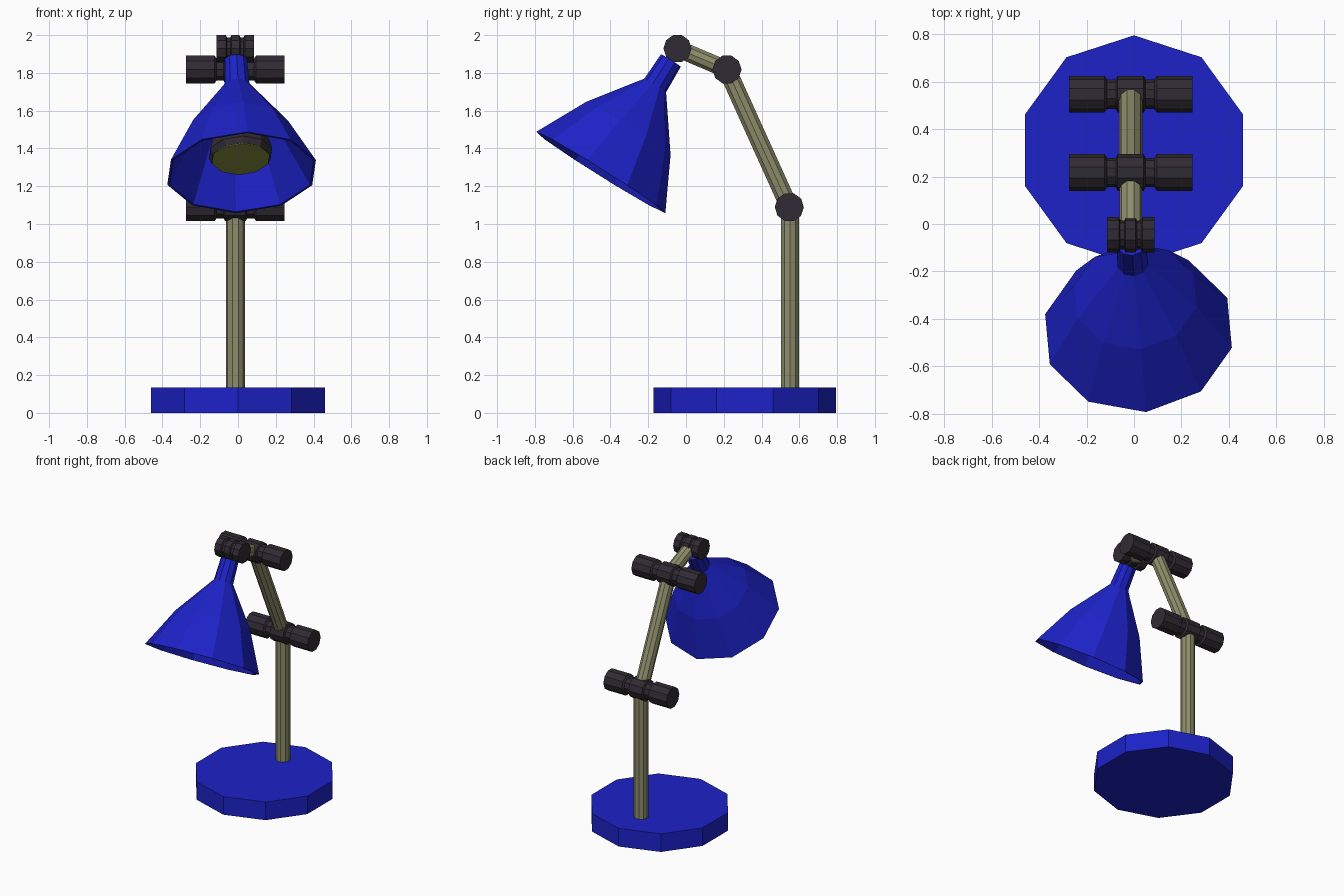
import bpy, bmesh, math
from mathutils import Vector

if "Cube" in bpy.data.objects:
    bpy.data.objects.remove(bpy.data.objects["Cube"])

SIDES = 10
CX = -0.014          # arm assembly sits slightly off centre


def material(name, rgb):
    m = bpy.data.materials.new(name)
    m.diffuse_color = (*rgb, 1)
    m.use_nodes = True
    m.node_tree.nodes["Principled BSDF"].inputs["Base Color"].default_value = m.diffuse_color
    return m


BLUE = material("blue_paint", (0.012, 0.016, 0.58))
DARK = material("dark_plastic", (0.030, 0.024, 0.033))
OLIVE = material("olive_metal", (0.27, 0.27, 0.15))
LENS = material("bulb_face", (0.24, 0.26, 0.05))


def lathe(name, profile, origin, axis, mat, ref=(1, 0, 0), phase=0.0, loop=False):
    """Spin (radius, distance) points round an axis; capped unless the profile loops."""
    d = Vector(axis).normalized()
    u = Vector(ref)
    u = (u - d * u.dot(d)).normalized()
    v = d.cross(u)
    bm = bmesh.new()
    rings = []
    for r, t in profile:
        ring = []
        for i in range(SIDES):
            a = math.radians(phase) + math.tau * i / SIDES
            ring.append(bm.verts.new(Vector(origin) + d * t + (u * math.cos(a) + v * math.sin(a)) * r))
        rings.append(ring)
    pairs = list(zip(rings, rings[1:]))
    if loop:
        pairs.append((rings[-1], rings[0]))
    for a, b in pairs:
        for i in range(SIDES):
            j = (i + 1) % SIDES
            bm.faces.new((a[i], a[j], b[j], b[i]))
    if not loop:
        bm.faces.new(rings[0])
        bm.faces.new(rings[-1])
    bmesh.ops.recalc_face_normals(bm, faces=bm.faces)
    me = bpy.data.meshes.new(name)
    bm.to_mesh(me)
    bm.free()
    me.materials.append(mat)
    ob = bpy.data.objects.new(name, me)
    bpy.context.collection.objects.link(ob)
    return ob


def rod(name, a, b, r):
    a, b = Vector(a), Vector(b)
    return lathe(name, [(r, 0), (r, (b - a).length)], a, b - a, OLIVE)


def joint(name, centre, half):
    """Symmetric hinge: half profile (radius, distance) from the outer end inward."""
    prof = [(r, -t) for r, t in half] + [(r, t) for r, t in reversed(half)]
    return lathe(name, prof, centre, (1, 0, 0), DARK, ref=(0, 1, 0))


# Base
lathe("base", [(0.484, 0), (0.484, 0.135)], (0, 0.311, 0), (0, 0, 1), BLUE, ref=(0, 1, 0))

# Post and arms
low, high, head = (CX, 0.547, 1.089), (CX, 0.217, 1.818), (CX, -0.045, 1.929)
rod("post", (CX, 0.55, 0.13), (CX, 0.55, 1.089), 0.05)
rod("lower_arm", low, high, 0.05)
rod("upper_arm", high, head, 0.048)

# Hinges
wide = [(0.077, 0.26), (0.077, 0.11), (0.062, 0.10), (0.062, 0.062), (0.077, 0.055)]
narrow = [(0.0745, 0.10), (0.0745, 0.05), (0.062, 0.044), (0.062, 0.027), (0.0745, 0.021)]
joint("lower_hinge", low, wide)
joint("upper_hinge", high, wide)
joint("head_hinge", head, narrow)

# Shade: thin hollow shell with a solid neck, tilted forward
rim = (0.019, -0.451, 1.273)
tilt = (-0.045, 0.53, 0.847)
lathe("shade", [(0.405, 0), (0.265, 0.275), (0.068, 0.544), (0.062, 0.70),
                (0.01, 0.70), (0.01, 0.53), (0.055, 0.53), (0.25, 0.265), (0.392, 0)],
      rim, tilt, BLUE, phase=22.5, loop=True)

# Bulb housing and its face
lathe("bulb_housing", [(0.158, 0.086), (0.172, 0.12), (0.12, 0.32), (0.05, 0.54)],
      rim, tilt, DARK, phase=22.5)
lathe("bulb_face", [(0.156, 0.082), (0.156, 0.09)], rim, tilt, LENS, phase=22.5)
